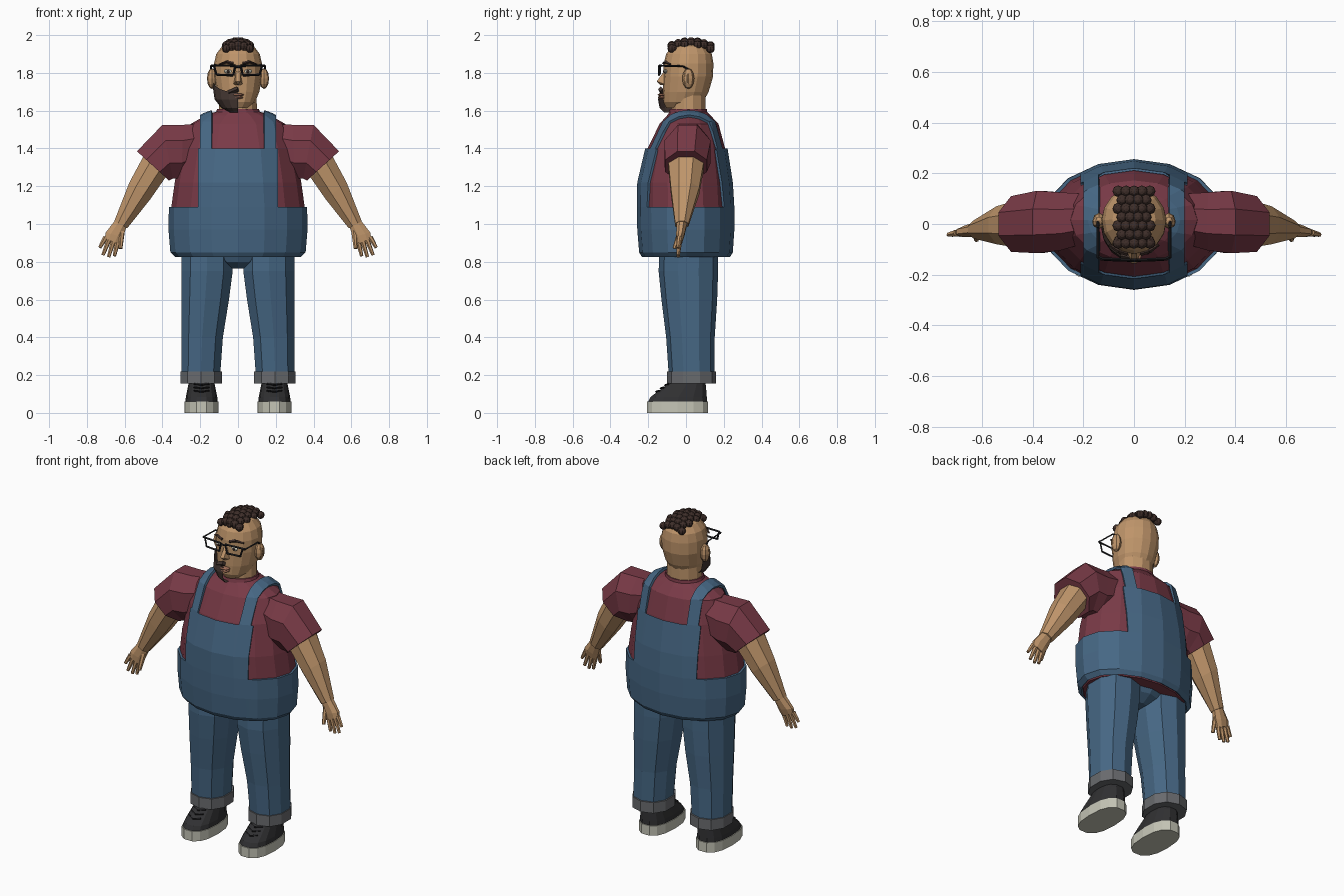
import bpy, bmesh, math
from mathutils import Vector, Matrix

if "Cube" in bpy.data.objects:
    bpy.data.objects.remove(bpy.data.objects["Cube"])

COLORS = {
    "skin": (0.52, 0.30, 0.145), "hair_brown": (0.048, 0.027, 0.022),
    "beard_brown": (0.055, 0.036, 0.03), "maroon": (0.19, 0.042, 0.062),
    "denim": (0.061, 0.135, 0.23), "cuff_grey": (0.14, 0.145, 0.155),
    "sole_white": (0.56, 0.56, 0.47), "shoe_black": (0.03, 0.03, 0.032),
    "frame_black": (0.012, 0.012, 0.014), "lip": (0.36, 0.16, 0.10)}
MATS = {}
for key, c in COLORS.items():
    MATS[key] = bpy.data.materials.new(key)
    MATS[key].diffuse_color = (*c, 1)


def finish(name, bm, mat):
    bmesh.ops.recalc_face_normals(bm, faces=bm.faces)
    me = bpy.data.meshes.new(name)
    bm.to_mesh(me)
    bm.free()
    me.materials.append(MATS[mat])
    ob = bpy.data.objects.new(name, me)
    bpy.context.collection.objects.link(ob)
    return ob


def ring(c, u, v, n, phase=0.0, power=1.0):
    """Points round centre c with half axes u and v; power < 1 squares it off."""
    pts = []
    for i in range(n):
        a = 2 * math.pi * i / n + phase
        p, q = (math.copysign(abs(t) ** power, t) for t in (math.cos(a), math.sin(a)))
        pts.append(Vector(c) + Vector(u) * p + Vector(v) * q)
    return pts


def loft(bm, rings, caps=True):
    loops = [[bm.verts.new(p) for p in r] for r in rings]
    n = len(loops[0])
    for a, b in zip(loops, loops[1:]):
        for i in range(n):
            j = (i + 1) % n
            bm.faces.new((a[i], a[j], b[j], b[i]))
    if caps:
        bm.faces.new(loops[0])
        bm.faces.new(loops[-1])


def stack(bm, rows, n, phase=0.0, power=1.0, caps=True):
    """Horizontal rings from rows of (z, x centre, y front, y back, x radius)."""
    loft(bm, [ring((x, (f + b) / 2, z), (r, 0, 0), (0, (b - f) / 2, 0), n, phase, power)
              for z, x, f, b, r in rows], caps)


def limb(bm, rows, s, n=8):
    """Slanted rings from rows of (top xz, bottom xz, y centre, y radius)."""
    k = 1 / math.cos(math.pi / n)
    rings = []
    for t, b, y, r in rows:
        c = (s * (t[0] + b[0]) / 2, y, (t[1] + b[1]) / 2)
        u = Vector((s * (t[0] - b[0]) / 2, 0, (t[1] - b[1]) / 2)) * k
        rings.append(ring(c, u, (0, r * k, 0), n, math.pi / n))
    loft(bm, rings)


def rod(bm, p, q, r1, r2=None, n=4):
    p, q = Vector(p), Vector(q)
    d = (q - p).normalized()
    u = d.orthogonal().normalized()
    v = d.cross(u)
    r2 = r1 if r2 is None else r2
    loft(bm, [ring(p, u * r1, v * r1, n, math.pi / n), ring(q, u * r2, v * r2, n, math.pi / n)])


def blob(bm, c, r, seg=8):
    m = Matrix.Translation(c) @ Matrix.Diagonal((*r, 1))
    bmesh.ops.create_uvsphere(bm, u_segments=seg, v_segments=6, radius=1, matrix=m)


def cut(bm, co, no, clear=False):
    bmesh.ops.bisect_plane(bm, geom=bm.verts[:] + bm.edges[:] + bm.faces[:],
                           plane_co=co, plane_no=no, clear_outer=clear)


# Shirt body
TORSO = [(0.825, 0, -.22, .22, .32), (0.85, 0, -.235, .235, .345), (0.97, 0, -.245, .243, .355),
         (1.09, 0, -.247, .243, .353), (1.22, 0, -.245, .235, .335), (1.40, 0, -.203, .207, .30),
         (1.53, 0, -.14, .172, .25), (1.575, 0, -.10, .13, .17), (1.595, 0, -.085, .11, .115)]
bm = bmesh.new()
stack(bm, TORSO, 16)
finish("shirt_body", bm, "maroon")
bm = bmesh.new()
stack(bm, [(1.575, 0, -.095, .115, .122), (1.61, 0, -.085, .11, .11)], 16)
finish("shirt_collar", bm, "maroon")

# Overalls: shell over the body, trimmed to waist, bibs and straps
bm = bmesh.new()
stack(bm, [(z + (.012 if z > 1.5 else 0), x, f - .013, b + .013, r + .013)
           for z, x, f, b, r in TORSO], 16, caps=False)
for x in (.14, .2, .212):
    for s in (-1, 1):
        cut(bm, (s * x, 0, 0), (1, 0, 0))
for z in (1.09, 1.40):
    cut(bm, (0, 0, z), (0, 0, 1))
drop = []
for f in bm.faces:
    c = f.calc_center_median()
    x = abs(c.x)
    keep = c.z < 1.09 or (c.z < 1.4 and x < .212) or .14 < x < .2
    if not keep:
        drop.append(f)
bmesh.ops.delete(bm, geom=drop, context='FACES')
ob = finish("overalls_top", bm, "denim")
mod = ob.modifiers.new("thickness", 'SOLIDIFY')
mod.thickness = 0.014
mod.offset = -1

# Pelvis between the legs and belly underside
bm = bmesh.new()
stack(bm, [(.765, 0, -.06, .08, .06), (.80, 0, -.12, .14, .12), (.85, 0, -.14, .17, .22)], 12)
finish("overalls_seat", bm, "denim")

for s, side in ((-1, "left"), (1, "right")):
    # Trouser leg and rolled cuff
    bm = bmesh.new()
    stack(bm, [(.18, s * .198, -.09, .15, .107), (.40, s * .19, -.105, .152, .115),
               (.60, s * .174, -.13, .165, .132), (.75, s * .164, -.145, .17, .142),
               (.86, s * .164, -.14, .17, .14)], 10, math.pi / 10, .9)
    finish(side + "_trouser_leg", bm, "denim")
    bm = bmesh.new()
    stack(bm, [(.155, s * .195, -.10, .16, .115), (.22, s * .195, -.10, .16, .115)],
          10, math.pi / 10, .9)
    finish(side + "_cuff", bm, "cuff_grey")

    # Shoe: sole, upper and laces
    bm = bmesh.new()
    stack(bm, [(0, s * .193, -.21, .12, .09), (.06, s * .193, -.21, .12, .09)], 14, 0, .8)
    finish(side + "_sole", bm, "sole_white")
    bm = bmesh.new()
    stack(bm, [(.058, s * .193, -.205, .115, .086), (.085, s * .193, -.19, .113, .083),
               (.14, s * .193, -.115, .108, .072), (.19, s * .193, -.06, .10, .062)], 14, 0, .8)
    finish(side + "_shoe_upper", bm, "shoe_black")
    bm = bmesh.new()
    for y, z in ((-.16, .112), (-.135, .13), (-.112, .147)):
        for t in (-1, 1):
            rod(bm, (s * .193, y, z), (s * .193 + t * .04, y + .02, z + .006), .005)
    finish(side + "_laces", bm, "frame_black")

    # Sleeve and bare arm
    bm = bmesh.new()
    limb(bm, [((.20, 1.53), (.22, 1.28), .02, .10), ((.29, 1.525), (.30, 1.24), .01, .115),
              ((.40, 1.525), (.345, 1.24), .008, .123), ((.535, 1.385), (.365, 1.23), 0, .11)], s)
    finish(side + "_sleeve", bm, "maroon")
    bm = bmesh.new()
    limb(bm, [((.49, 1.39), (.37, 1.29), 0, .09), ((.505, 1.35), (.385, 1.245), 0, .092),
              ((.575, 1.22), (.465, 1.13), -.005, .075),
              ((.655, 1.015), (.587, .977), -.022, .035)], s)
    finish(side + "_arm", bm, "skin")

    # Hand with spread fingers
    bm = bmesh.new()
    limb(bm, [((.65, 1.02), (.59, .985), -.022, .028), ((.70, .955), (.61, .93), -.03, .022),
              ((.705, .925), (.63, .89), -.035, .015)], s)
    for base, tip in (((.70, .93), (.732, .875)), ((.682, .92), (.715, .835)),
                      ((.66, .91), (.685, .825)), ((.638, .90), (.655, .83))):
        rod(bm, (s * base[0], -.035, base[1]), (s * tip[0], -.042, tip[1]), .014, .009, 6)
    rod(bm, (s * .615, -.03, .96), (s * .622, -.062, .87), .016, .01, 6)
    finish(side + "_hand", bm, "skin")

    # Ear
    bm = bmesh.new()
    blob(bm, (s * .138, .012, 1.77), (.026, .032, .055))
    blob(bm, (s * .15, .005, 1.77), (.014, .018, .036))
    finish(side + "_ear", bm, "skin")

    # Eye and brow
    bm = bmesh.new()
    blob(bm, (s * .052, -.108, 1.808), (.023, .009, .011))
    finish(side + "_eye", bm, "sole_white")
    bm = bmesh.new()
    blob(bm, (s * .052, -.116, 1.808), (.008, .005, .009))
    rod(bm, (s * .025, -.118, 1.85), (s * .06, -.108, 1.858), .009, .008)
    rod(bm, (s * .06, -.108, 1.858), (s * .098, -.082, 1.845), .008, .005)
    finish(side + "_pupil_and_brow", bm, "hair_brown")

# Neck and head
bm = bmesh.new()
stack(bm, [(1.57, 0, -.08, .106, .105), (1.72, 0, -.08, .106, .10)], 12, math.pi / 12)
finish("neck", bm, "skin")
bm = bmesh.new()
stack(bm, [(1.615, 0, -.105, .04, .055), (1.645, 0, -.12, .09, .09), (1.70, 0, -.122, .12, .113),
           (1.78, 0, -.12, .143, .128), (1.85, 0, -.118, .145, .127), (1.90, 0, -.105, .137, .115),
           (1.94, 0, -.075, .11, .085), (1.96, 0, -.03, .06, .03)], 16)
finish("head", bm, "skin")

# Nose
bm = bmesh.new()
for p in ((-.01, -.112, 1.815), (.01, -.112, 1.815), (-.027, -.105, 1.738), (.027, -.105, 1.738),
          (-.012, -.155, 1.755), (.012, -.155, 1.755), (0, -.135, 1.735)):
    bm.verts.new(p)
bmesh.ops.convex_hull(bm, input=bm.verts[:])
finish("nose", bm, "skin")

# Lips
bm = bmesh.new()
blob(bm, (0, -.125, 1.684), (.032, .026, .008))
blob(bm, (0, -.123, 1.670), (.028, .026, .008))
finish("lips", bm, "lip")

# Beard on one half of the jaw, with moustache
bm = bmesh.new()
stack(bm, [(1.59, 0, -.115, -.01, .045), (1.615, 0, -.14, .06, .088), (1.66, 0, -.148, .10, .124),
           (1.71, 0, -.138, .125, .131), (1.77, 0, -.127, .145, .134)], 16)
cut(bm, (0, 0, 0), (1, 0, 0), True)
cut(bm, (0, .02, 0), (0, 1, 0), True)
cut(bm, (0, -.13, 1.70), (0, -.42, 1), True)
rod(bm, (0, -.135, 1.715), (-.05, -.125, 1.695), .014, .012)
finish("half_beard", bm, "beard_brown")

# Curly hair: rows of round curls over the crown
bm = bmesh.new()
for j in range(7):
    y = -.075 + j * .034
    count = 4 if j % 2 else 5
    for i in range(count):
        x = (i - (count - 1) / 2) * .031
        z = 1.968 - .035 * ((x / .085) ** 2 + ((y - .025) / .13) ** 2)
        blob(bm, (x, y, z), (.023, .023, .022))
for i in range(5):
    blob(bm, ((i - 2) * .03, -.078 + .006 * abs(i - 2), 1.93), (.02, .02, .018))
finish("curly_hair", bm, "hair_brown")

# Glasses: two open rims, bridge and temples
bm = bmesh.new()
for s in (-1, 1):
    rim = [(s * .014, -.143, 1.838), (s * .128, -.137, 1.84), (s * .114, -.14, 1.79),
           (s * .026, -.143, 1.787)]
    for p, q in zip(rim, rim[1:] + rim[:1]):
        rod(bm, p, q, .006)
    rod(bm, (s * .125, -.139, 1.838), (s * .142, -.13, 1.838), .007)
    rod(bm, (s * .142, -.135, 1.838), (s * .142, -.015, 1.835), .005)
    rod(bm, (s * .142, -.015, 1.835), (s * .142, .025, 1.81), .005)
rod(bm, (-.016, -.143, 1.832), (.016, -.143, 1.832), .006)
finish("glasses", bm, "frame_black")

for m in bpy.data.materials:
    if m.users and not m.is_grease_pencil:
        m.use_nodes = True
        m.node_tree.nodes["Principled BSDF"].inputs["Base Color"].default_value = m.diffuse_color
